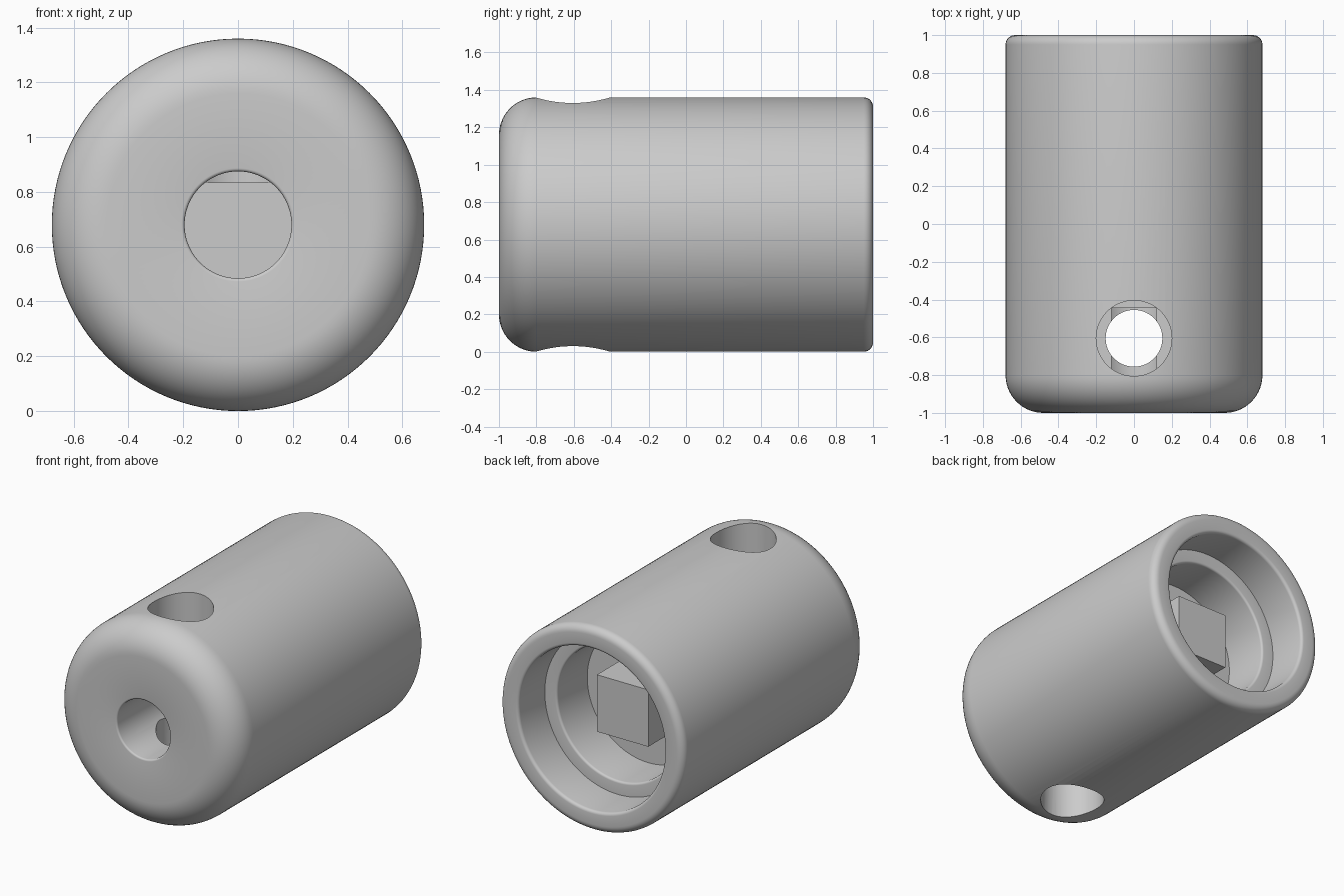
import bpy, bmesh, math
from mathutils import Matrix, Vector

if "Cube" in bpy.data.objects:
    bpy.data.objects.remove(bpy.data.objects["Cube"], do_unlink=True)

R = 0.68          # body radius, also the height of its axis

grey = bpy.data.materials.new("plain grey")
grey.use_nodes = True
grey.diffuse_color = (0.6, 0.6, 0.6, 1)
grey.node_tree.nodes["Principled BSDF"].inputs["Base Color"].default_value = (0.6, 0.6, 0.6, 1)


def fillet(cr, ch, rad, start, end, steps):
    """Arc points (radius, height) around a centre, angles in degrees."""
    return [(cr + rad * math.cos(math.radians(start + (end - start) * i / steps)),
             ch + rad * math.sin(math.radians(start + (end - start) * i / steps)))
            for i in range(steps + 1)]


def add_object(name, bm):
    bmesh.ops.recalc_face_normals(bm, faces=bm.faces)
    mesh = bpy.data.meshes.new(name)
    bm.to_mesh(mesh)
    bm.free()
    mesh.materials.append(grey)
    obj = bpy.data.objects.new(name, mesh)
    bpy.context.collection.objects.link(obj)
    return obj


def lathe(name, profile, matrix, steps):
    """Closed solid from (radius, height) points turned about local z."""
    bm = bmesh.new()
    verts = [bm.verts.new((r, 0, h)) for r, h in profile]
    edges = [bm.edges.new(pair) for pair in zip(verts, verts[1:])]
    bmesh.ops.spin(bm, geom=verts + edges, cent=(0, 0, 0), axis=(0, 0, 1),
                   angle=2 * math.pi, steps=steps, use_merge=True)
    bmesh.ops.remove_doubles(bm, verts=bm.verts, dist=1e-5)
    bm.transform(matrix)
    return add_object(name, bm)


def activate(obj):
    bpy.ops.object.select_all(action='DESELECT')
    obj.select_set(True)
    bpy.context.view_layer.objects.active = obj


# Body: blind front bore, rounded shell, stepped recess at the back
profile = [(0, -0.445), (0.195, -0.445)]
profile += fillet(0.207, -0.988, 0.012, 180, 270, 4)
profile += fillet(R - 0.2, -0.8, 0.2, -90, 0, 14)
profile += fillet(R - 0.05, 0.95, 0.05, 0, 90, 7)
profile += fillet(0.56, 0.98, 0.02, 90, 180, 4)
profile += [(0.54, 0.72)]
profile += fillet(0.465, 0.705, 0.015, 90, 180, 4)
profile += [(0.45, 0.40), (0, 0.40)]
lay_down = Matrix.Translation((0, 0, R)) @ Matrix.Rotation(math.radians(-90), 4, 'X')
body = lathe("body", profile, lay_down, 128)

# Vertical through hole, widened at the top and bottom
hole = [(0, -0.2), (0.2, -0.2), (0.2, 0.35), (0.15, 0.35),
        (0.15, 0.835), (0.2, 0.835), (0.2, 1.6), (0, 1.6)]
cutter = lathe("cross_hole_cutter", hole, Matrix.Translation((0, -0.605, 0)), 72)
cutter.hide_render = True
cut = body.modifiers.new("cross hole", 'BOOLEAN')
cut.operation = 'DIFFERENCE'
cut.solver = 'EXACT'
cut.object = cutter
activate(body)
bpy.ops.object.modifier_apply(modifier=cut.name)
bpy.data.objects.remove(cutter, do_unlink=True)
activate(body)
bpy.ops.object.shade_smooth_by_angle(angle=math.radians(30))

# Square peg standing on the recess floor
bm = bmesh.new()
bmesh.ops.create_cube(bm, size=1)
bmesh.ops.scale(bm, vec=(0.38, 0.29, 0.38), verts=bm.verts)
bmesh.ops.translate(bm, vec=Vector((0, 0.525, R)), verts=bm.verts)
add_object("square_peg", bm)
